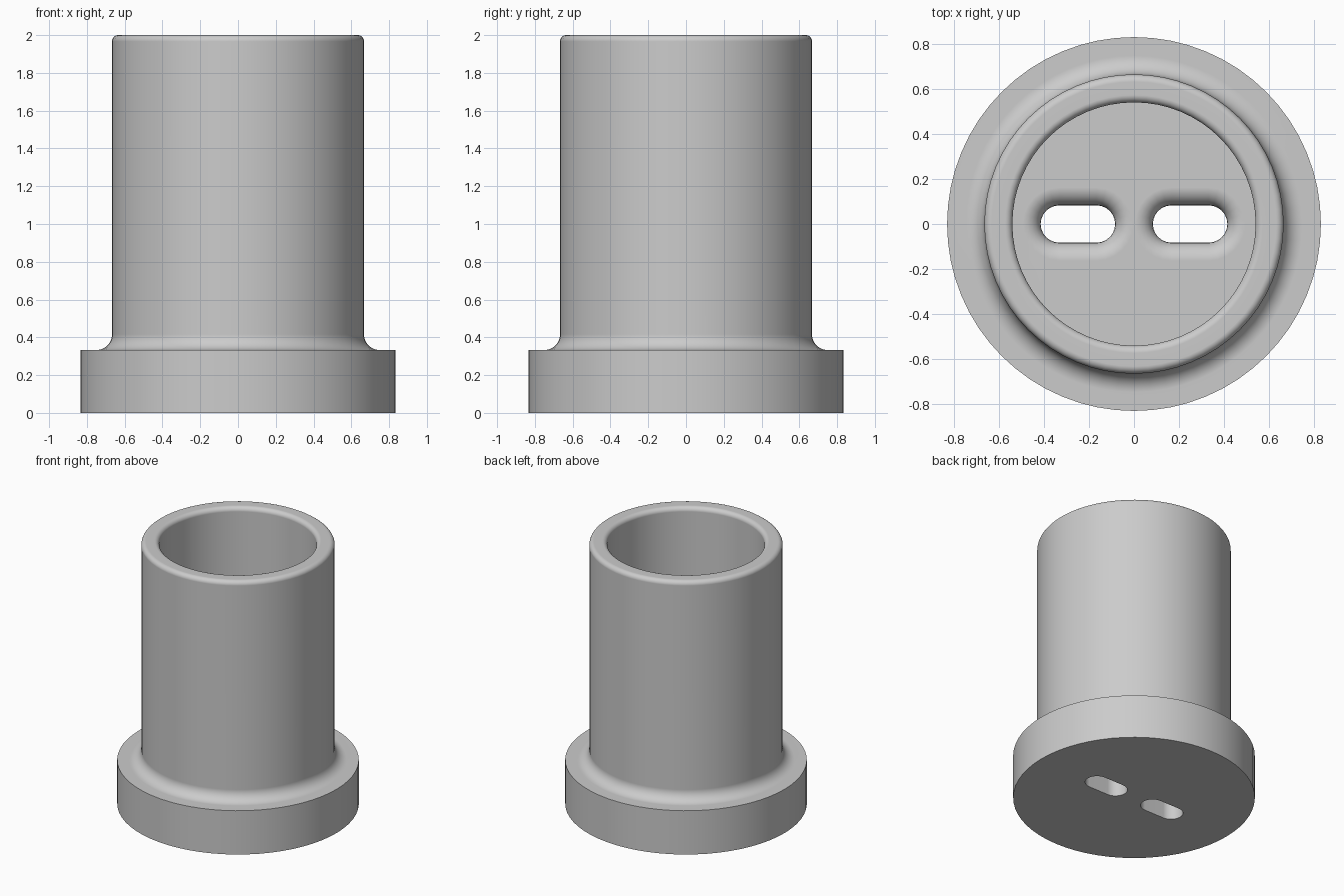
import bpy, bmesh
from math import sin, cos, pi, radians

SEGMENTS = 64
FLOOR = 0.333       # flange height and floor of the bore
FILLET = 0.083

if "Cube" in bpy.data.objects:
    bpy.data.objects.remove(bpy.data.objects["Cube"])

grey = bpy.data.materials.new("plain grey")
grey.use_nodes = True
grey.diffuse_color = (0.6, 0.6, 0.6, 1)
grey.node_tree.nodes["Principled BSDF"].inputs["Base Color"].default_value = (0.6, 0.6, 0.6, 1)


def arc(cx, cz, r, start, end, steps=6):
    """Points on a circular arc, angles in degrees."""
    angles = [radians(start + (end - start) * i / steps) for i in range(steps + 1)]
    return [(cx + r * cos(a), cz + r * sin(a)) for a in angles]


def loft(name, rings):
    """Skin closed rings of points and cap both ends."""
    bm = bmesh.new()
    loops = [[bm.verts.new(p) for p in ring] for ring in rings]
    for a, b in zip(loops, loops[1:]):
        for i in range(len(a)):
            j = (i + 1) % len(a)
            bm.faces.new((a[i], a[j], b[j], b[i]))
    bm.faces.new(loops[0][::-1])
    bm.faces.new(loops[-1])
    bmesh.ops.recalc_face_normals(bm, faces=bm.faces)
    mesh = bpy.data.meshes.new(name)
    bm.to_mesh(mesh)
    bm.free()
    mesh.materials.append(grey)
    obj = bpy.data.objects.new(name, mesh)
    bpy.context.collection.objects.link(obj)
    return obj


def circle(r, z):
    return [(r * cos(2 * pi * i / SEGMENTS), r * sin(2 * pi * i / SEGMENTS), z)
            for i in range(SEGMENTS)]


def stadium(x, r, z, half=0.083, steps=12):
    """Long round-ended slot outline lying along x."""
    right = arc(x + half, 0, r, -90, 90, steps)
    left = arc(x - half, 0, r, 90, 270, steps)
    return [(px, py, z) for px, py in right + left]


# Flanged tube: flange, root fillet, outer wall, rounded rim, bore
profile = [(0.833, 0), (0.833, FLOOR)]
profile += arc(0.667 + FILLET, FLOOR + FILLET, FILLET, 270, 180, 8)
profile += arc(0.634, 1.967, 0.033, 0, 90)
profile += arc(0.575, 1.967, 0.033, 90, 180)
profile += [(0.542, FLOOR)]
body = loft("flanged_tube", [circle(r, z) for r, z in profile])

# Two slots through the floor, with rounded upper edges
bpy.context.view_layer.objects.active = body
body.select_set(True)
for x in (-0.25, 0.25):
    edge = 0.08
    flare = arc(0.083 + edge, FLOOR - edge, edge, 180, 90, 6)
    rings = [(0.083, -0.1)] + flare + [(0.083 + edge, FLOOR + 0.1)]
    cutter = loft("slot_cutter", [stadium(x, r, z) for r, z in rings])
    cutter.hide_render = True
    cut = body.modifiers.new("slot", "BOOLEAN")
    cut.operation = "DIFFERENCE"
    cut.solver = "EXACT"
    cut.object = cutter
    bpy.ops.object.modifier_apply(modifier=cut.name)
    bpy.data.objects.remove(cutter)

# Smooth curves, crisp corners, flat faces kept flat
bpy.ops.object.shade_smooth_by_angle(angle=radians(35))
weighted = body.modifiers.new("flat_faces", "WEIGHTED_NORMAL")
weighted.keep_sharp = True
